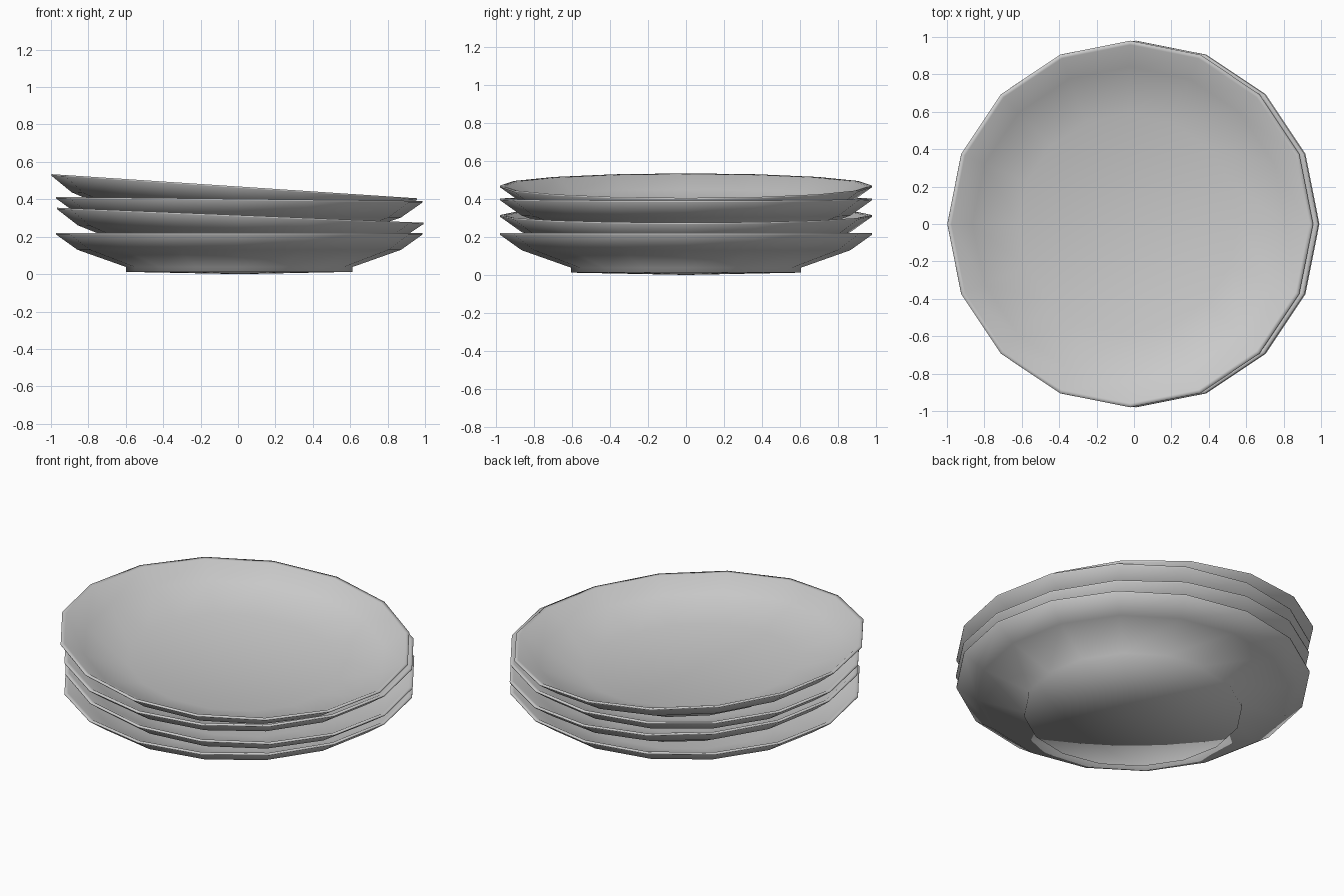
import bpy, bmesh, math
from mathutils import Matrix

if "Cube" in bpy.data.objects:
    bpy.data.objects.remove(bpy.data.objects["Cube"])

SIDES = 16
# (radius, height) from the underside centre, out over the rim, to the dish
PROFILE = [(0.605, 0.012), (0.605, 0.038), (0.865, 0.13), (0.98, 0.212),
           (0.98, 0.22), (0.958, 0.217), (0.84, 0.145), (0.59, 0.068)]
RIM = 0.22


def make_plate(name, x, rim_z, tilt):
    bm = bmesh.new()
    rings = []
    for r, z in PROFILE:
        rings.append([bm.verts.new((r * math.cos(2 * math.pi * i / SIDES),
                                    r * math.sin(2 * math.pi * i / SIDES), z - RIM))
                      for i in range(SIDES)])
    # walls between neighbouring rings
    for a, b in zip(rings, rings[1:]):
        for i in range(SIDES):
            j = (i + 1) % SIDES
            bm.faces.new((a[i], a[j], b[j], b[i]))
    # underside with a slight dip, and the dish floor
    foot = bm.verts.new((0, 0, -RIM))
    for i in range(SIDES):
        bm.faces.new((foot, rings[0][(i + 1) % SIDES], rings[0][i]))
    bm.faces.new(rings[-1])
    bmesh.ops.recalc_face_normals(bm, faces=bm.faces)
    # lean each plate about its rim centre
    bm.transform(Matrix.Translation((x, 0, rim_z)) @ Matrix.Rotation(tilt, 4, 'Y'))
    for f in bm.faces:
        f.smooth = True
    mesh = bpy.data.meshes.new(name)
    bm.to_mesh(mesh)
    bm.free()
    bpy.context.collection.objects.link(bpy.data.objects.new(name, mesh))


# stack from bottom to top
make_plate("bottom_plate", 0.007, 0.22, 0.0)
make_plate("second_plate", 0.012, 0.315, 0.041)
make_plate("third_plate", 0.007, 0.402, 0.011)
make_plate("top_plate", -0.02, 0.47, 0.066)
